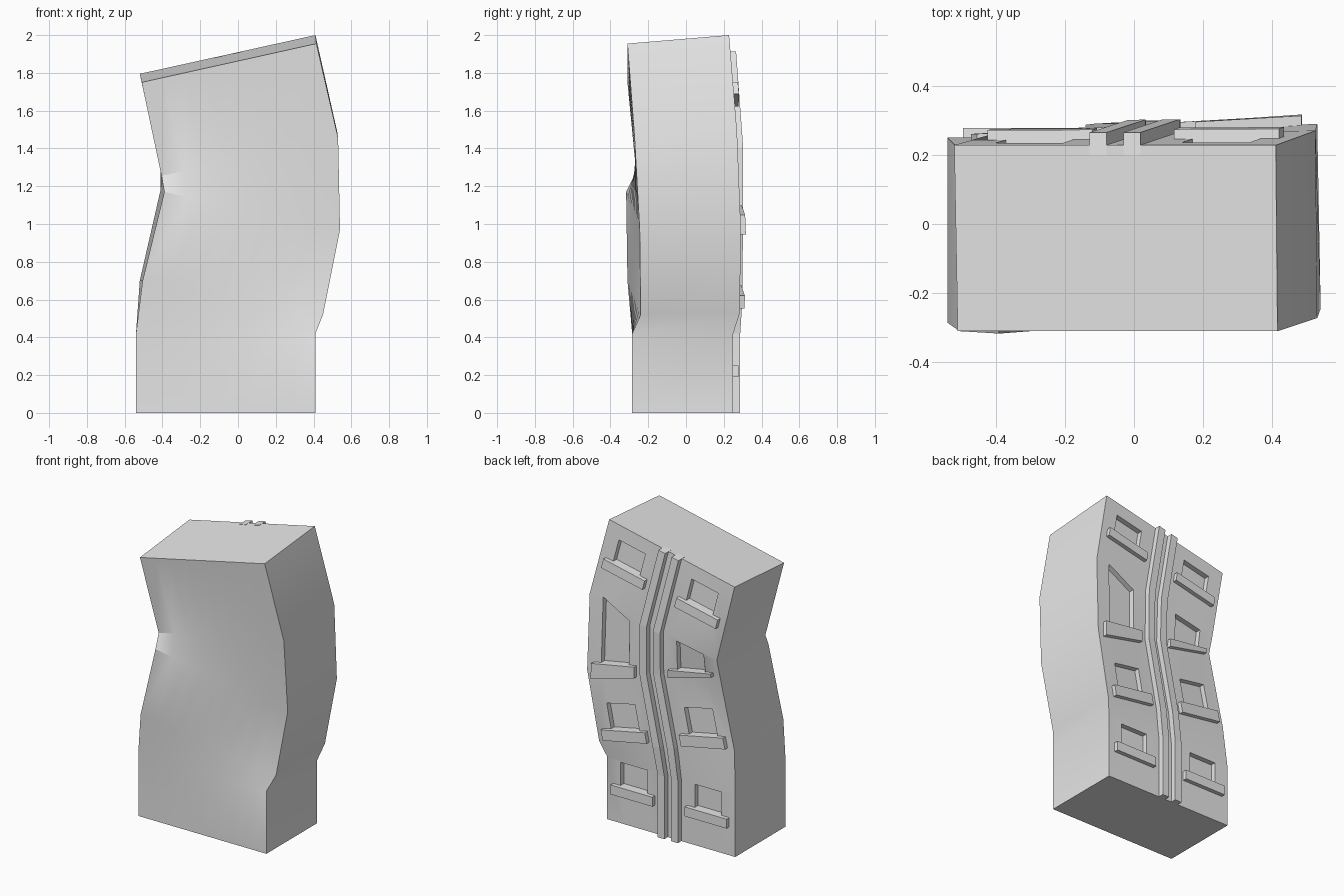
import bpy
import bmesh
from mathutils import Vector

cube = bpy.data.objects.get("Cube")
if cube:
    bpy.data.objects.remove(cube, do_unlink=True)

grey = bpy.data.materials.new("light grey")
grey.use_nodes = True
grey.diffuse_color = (0.8, 0.8, 0.8, 1)
grey.node_tree.nodes["Principled BSDF"].inputs["Base Color"].default_value = (0.8, 0.8, 0.8, 1)

# Levels of the bent tower: corners front -x, front +x, back -x, back +x
LEVELS = [[Vector(p) for p in ring] for ring in (
    ((-.54, -.285, 0), (.41, -.285, 0), (-.54, .25, 0), (.41, .25, 0)),
    ((-.54, -.285, .42), (.41, -.285, .42), (-.54, .25, .42), (.41, .25, .42)),
    ((-.505, -.31, .7), (.45, -.24, .52), (-.52, .23, .7), (.445, .285, .53)),
    ((-.39, -.317, 1.17), (.54, -.245, .97), (-.41, .23, 1.18), (.53, .29, .985)),
    ((-.405, -.262, 1.255), (.53, -.272, 1.455), (-.41, .26, 1.285), (.525, .27, 1.49)),
    ((-.51, -.31, 1.75), (.415, -.31, 1.955), (-.52, .228, 1.795), (.41, .228, 2.0)),
)]
HALF = 0.475
COLUMNS = 8


def back_point(seg, u, t, out=0.0):
    """Point on the back wall: u metres from the centre line, t along a storey."""
    s = 0.5 + u / (2 * HALF)
    low = LEVELS[seg][2].lerp(LEVELS[seg][3], s)
    high = LEVELS[seg + 1][2].lerp(LEVELS[seg + 1][3], s)
    return low.lerp(high, t) + Vector((0, out, 0))


def loft(name, rings):
    """Join equal closed rings of points into a capped solid."""
    bm = bmesh.new()
    loops = [[bm.verts.new(p) for p in ring] for ring in rings]
    n = len(loops[0])
    for a, b in zip(loops, loops[1:]):
        for i in range(n):
            j = (i + 1) % n
            bm.faces.new((a[i], a[j], b[j], b[i]))
    bm.faces.new(loops[0][::-1])
    bm.faces.new(loops[-1])
    bmesh.ops.recalc_face_normals(bm, faces=bm.faces)
    mesh = bpy.data.meshes.new(name)
    bm.to_mesh(mesh)
    bm.free()
    mesh.materials.append(grey)
    obj = bpy.data.objects.new(name, mesh)
    bpy.context.collection.objects.link(obj)
    return obj


def wall_block(name, seg, u0, u1, bottom, top, depth, out):
    """Block following the back wall; bottom and top are t values at u0 and u1."""
    rings = []
    for t0, t1 in (bottom, top):
        rings.append([back_point(seg, u0, t0, -depth), back_point(seg, u1, t1, -depth),
                      back_point(seg, u1, t1, out), back_point(seg, u0, t0, out)])
    return loft(name, rings)


# Bent tower body
rings = []
for fl, fr, bl, br in LEVELS:
    front = [fl.lerp(fr, i / COLUMNS) for i in range(COLUMNS + 1)]
    back = [br.lerp(bl, i / COLUMNS) for i in range(COLUMNS + 1)]
    rings.append(front + back)
body = loft("tower_body", rings)

# Storey segment, sill start and end, window top
ROWS = (
    (0, 0.45, 0.6, 0.97),
    (2, 0.03, 0.18, 0.54),
    (3, -0.1, 0.11, 0.95),
    (4, 0.41, 0.53, 0.82),
)
cutters = []
for row, (seg, sill_low, sill_high, window_top) in enumerate(ROWS):
    for side, sign in (("left", 1), ("right", -1)):
        tops = (window_top, window_top)
        if seg == 3 and sign == 1:
            tops = (0.88, 1.05)
        mid = (sill_low + sill_high) / 2
        # Window recess
        cutters.append(wall_block(f"window_cutter_{side}_{row}", seg, sign * 0.175,
                                  sign * 0.375, (mid, mid), tops, 0.035, 0.06))
        # Window sill
        wall_block(f"window_sill_{side}_{row}", seg, sign * 0.12, sign * 0.43,
                   (sill_low, sill_low), (sill_high, sill_high), 0.04, 0.028)

for cutter in cutters:
    mod = body.modifiers.new("window recess", "BOOLEAN")
    mod.operation = "DIFFERENCE"
    mod.solver = "EXACT"
    mod.object = cutter

# Bake the recesses and drop the cutters
bpy.context.view_layer.update()
graph = bpy.context.evaluated_depsgraph_get()
baked = bpy.data.meshes.new_from_object(body.evaluated_get(graph))
body.modifiers.clear()
body.data = baked
for cutter in cutters:
    bpy.data.objects.remove(cutter, do_unlink=True)

# Twin ridges running up the back wall
for side, sign in (("left", 1), ("right", -1)):
    rings = []
    for level in range(len(LEVELS)):
        seg, t = (level, 0) if level < len(LEVELS) - 1 else (level - 1, 1)
        rings.append([back_point(seg, sign * 0.025, t, -0.03),
                      back_point(seg, sign * 0.075, t, -0.03),
                      back_point(seg, sign * 0.075, t, 0.037),
                      back_point(seg, sign * 0.025, t, 0.037)])
    loft(f"back_ridge_{side}", rings)

# Soft shading across the gentle bends of the body
bpy.ops.object.select_all(action="DESELECT")
body.select_set(True)
bpy.context.view_layer.objects.active = body
bpy.ops.object.shade_smooth_by_angle(angle=0.4)
